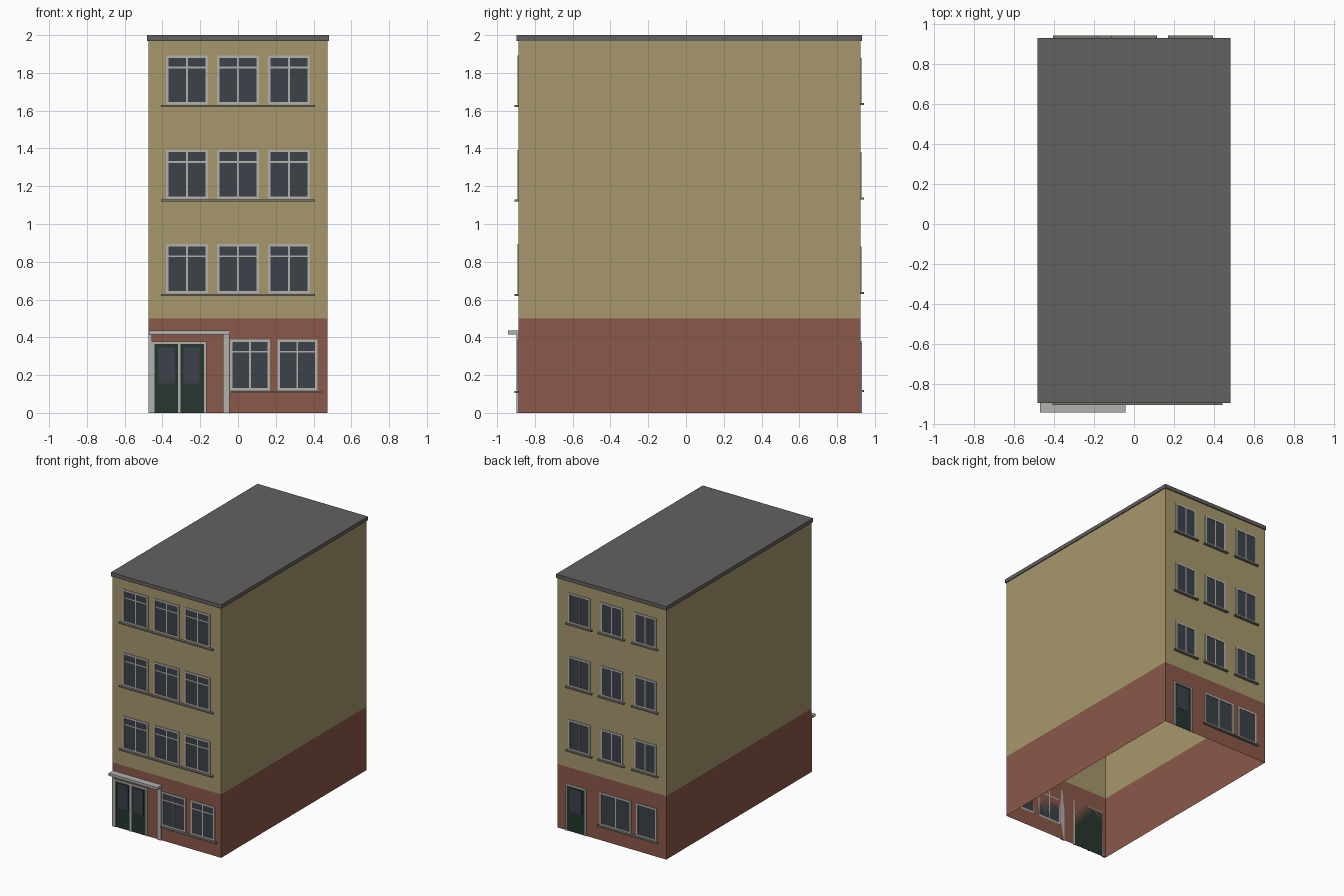
import bpy, bmesh

if "Cube" in bpy.data.objects:
    bpy.data.objects.remove(bpy.data.objects["Cube"])

FRONT, BACK, HALF = -0.888, 0.924, 0.475


def material(name, r, g, b):
    m = bpy.data.materials.new(name)
    m.diffuse_color = (r, g, b, 1)
    m.use_nodes = True
    m.node_tree.nodes["Principled BSDF"].inputs["Base Color"].default_value = m.diffuse_color
    return m


PLASTER = material("plaster", 0.38, 0.31, 0.15)
BRICK = material("brick", 0.26, 0.098, 0.067)
ROOF = material("roofing", 0.125, 0.12, 0.115)
FRAME = material("frame", 0.44, 0.44, 0.42)
STONE = material("sill_stone", 0.2, 0.19, 0.16)
GLASS = material("glass", 0.045, 0.054, 0.067)
GREEN = material("door_green", 0.021, 0.037, 0.028)


def make_object(name, bm, mat):
    bmesh.ops.recalc_face_normals(bm, faces=bm.faces)
    me = bpy.data.meshes.new(name)
    bm.to_mesh(me)
    bm.free()
    me.materials.append(mat)
    ob = bpy.data.objects.new(name, me)
    bpy.context.collection.objects.link(ob)
    return ob


def add_box(bm, x0, x1, y0, y1, z0, z1):
    vs = bmesh.ops.create_cube(bm, size=1)["verts"]
    for v in vs:
        v.co = (x0 if v.co.x < 0 else x1, y0 if v.co.y < 0 else y1, z0 if v.co.z < 0 else z1)


def boxes(name, mat, *items):
    bm = bmesh.new()
    for b in items:
        add_box(bm, *b)
    return make_object(name, bm, mat)


def depth(side, d):
    """y range of a part standing d proud of the front (-1) or back (1) wall"""
    return (FRONT - d, FRONT) if side < 0 else (BACK, BACK + d)


def wall_band(name, z0, z1, mat):
    # open tube of four thin walls, no floor
    bm = bmesh.new()
    pts = [(-HALF, FRONT), (HALF, FRONT), (HALF, BACK), (-HALF, BACK)]
    lo = [bm.verts.new((x, y, z0)) for x, y in pts]
    hi = [bm.verts.new((x, y, z1)) for x, y in pts]
    for i in range(4):
        j = (i + 1) % 4
        bm.faces.new((lo[i], lo[j], hi[j], hi[i]))
    return make_object(name, bm, mat)


def window(name, side, x0, x1, z0, z1, mullions=1, transom=False):
    t, y = 0.013, depth(side, 0.005)
    boxes(name + "_glass", GLASS, (x0 + t, x1 - t, *depth(side, 0.002), z0 + t, z1 - t))
    bars = [(x0, x0 + t, *y, z0, z1), (x1 - t, x1, *y, z0, z1),
            (x0 + t, x1 - t, *y, z0, z0 + t), (x0 + t, x1 - t, *y, z1 - t, z1)]
    thin = depth(side, 0.004)
    for i in range(mullions):
        c = x0 + (x1 - x0) * (i + 1) / (mullions + 1)
        bars.append((c - 0.004, c + 0.004, *thin, z0 + t, z1 - t))
    if transom:
        bars.append((x0 + t, x1 - t, *depth(side, 0.0035), z1 - 0.069, z1 - 0.06))
    boxes(name + "_frame", FRAME, *bars)


def sill(name, side, x0, x1, z):
    boxes(name, STONE, (x0, x1, *depth(side, 0.019), z - 0.005, z + 0.005))


def door(name, side, x0, x1, top, leaves):
    t, y = 0.013, depth(side, 0.008)
    bars = [(x0, x0 + t, *y, 0, top), (x1 - t, x1, *y, 0, top),
            (x0 + t, x1 - t, *y, top - t, top)]
    w = (x1 - x0 - 2 * t) / leaves
    panels = []
    for i in range(leaves):
        a = x0 + t + i * w
        panels.append((a + w * 0.17, a + w * 0.83, *depth(side, 0.004), 0.155, top - 0.03))
        if i:
            bars.append((a - 0.007, a + 0.007, *depth(side, 0.007), 0, top - t))
    boxes(name + "_leaf", GREEN, (x0 + t, x1 - t, *depth(side, 0.002), 0, top - t))
    boxes(name + "_glass", GLASS, *panels)
    boxes(name + "_frame", FRAME, *bars)


# Shell and roof
wall_band("ground_floor_walls", 0, 0.5, BRICK)
wall_band("upper_walls", 0.5, 1.97, PLASTER)
boxes("roof_slab", ROOF, (-0.482, 0.482, -0.897, 0.932, 1.97, 2.0))

# Upper floors
for f in range(3):
    z = 0.5 * f
    for i, c in enumerate((-0.27, 0, 0.27)):
        window(f"front_window_{f}_{i}", -1, c - 0.111, c + 0.111, z + 0.633, z + 0.893, 1, True)
    sill(f"front_sill_{f}", -1, -0.407, 0.407, z + 0.625)
    for i, c in enumerate((-0.292, 0, 0.282)):
        window(f"back_window_{f}_{i}", 1, c - 0.096, c + 0.096, z + 0.642, z + 0.88)
        sill(f"back_sill_{f}_{i}", 1, c - 0.113, c + 0.113, z + 0.635)

# Front ground floor
window("front_shop_window_0", -1, -0.042, 0.169, 0.119, 0.388, 1, True)
window("front_shop_window_1", -1, 0.209, 0.42, 0.119, 0.388, 1, True)
sill("front_ground_sill", -1, -0.045, 0.443, 0.11)
door("front_door", -1, -0.455, -0.168, 0.377, 2)
boxes("entrance_posts", FRAME, (-0.473, -0.455, *depth(-1, 0.009), 0, 0.416),
      (-0.08, -0.045, *depth(-1, 0.009), 0, 0.416))
boxes("entrance_canopy", FRAME, (-0.47, -0.042, *depth(-1, 0.055), 0.416, 0.436))

# Back ground floor
door("back_door", 1, 0.222, 0.4, 0.37, 1)
window("back_ground_window_wide", 1, -0.17, 0.103, 0.122, 0.38, 1)
window("back_ground_window_single", 1, -0.392, -0.216, 0.122, 0.38, 0)
sill("back_ground_sill", 1, -0.405, 0.115, 0.115)
